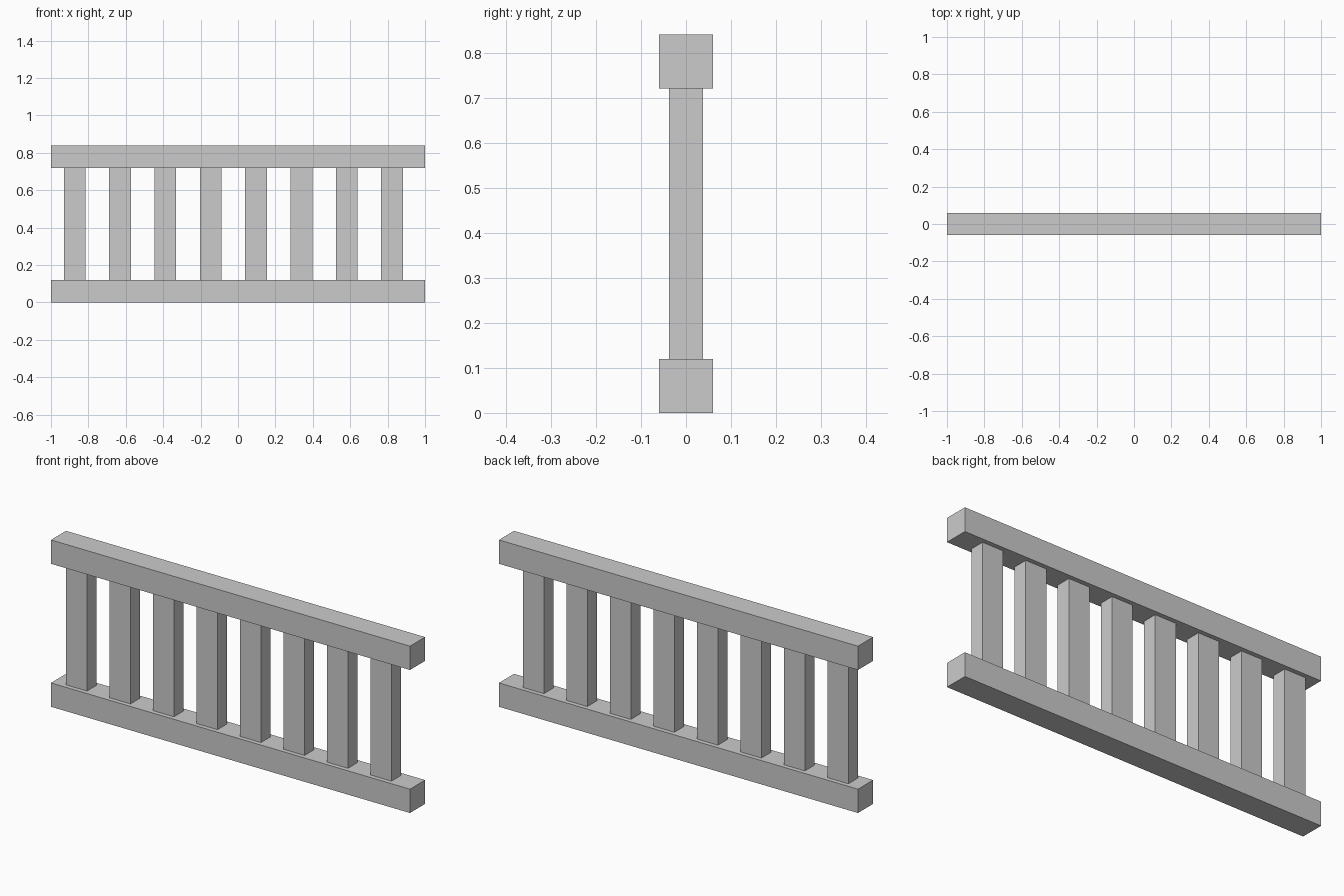
import bpy

if "Cube" in bpy.data.objects:
    bpy.data.objects.remove(bpy.data.objects["Cube"])

def box(name, size, centre):
    bpy.ops.mesh.primitive_cube_add(size=1, location=centre)
    ob = bpy.context.object
    ob.name = name
    ob.scale = size
    bpy.ops.object.transform_apply(location=False, rotation=False, scale=True)
    return ob

RAIL = 0.12      # rail thickness and depth
HEIGHT = 0.84    # overall height

# Bottom and top rails
box("bottom_rail", (2, RAIL, RAIL), (0, 0, RAIL / 2))
box("top_rail", (2, RAIL, RAIL), (0, 0, HEIGHT - RAIL / 2))

# Evenly spaced balusters, set slightly off centre between the rails
for i in range(8):
    box(f"baluster_{i + 1}", (0.116, 0.075, HEIGHT - 2 * RAIL),
        (-0.873 + i * 0.2424, 0, HEIGHT / 2))
